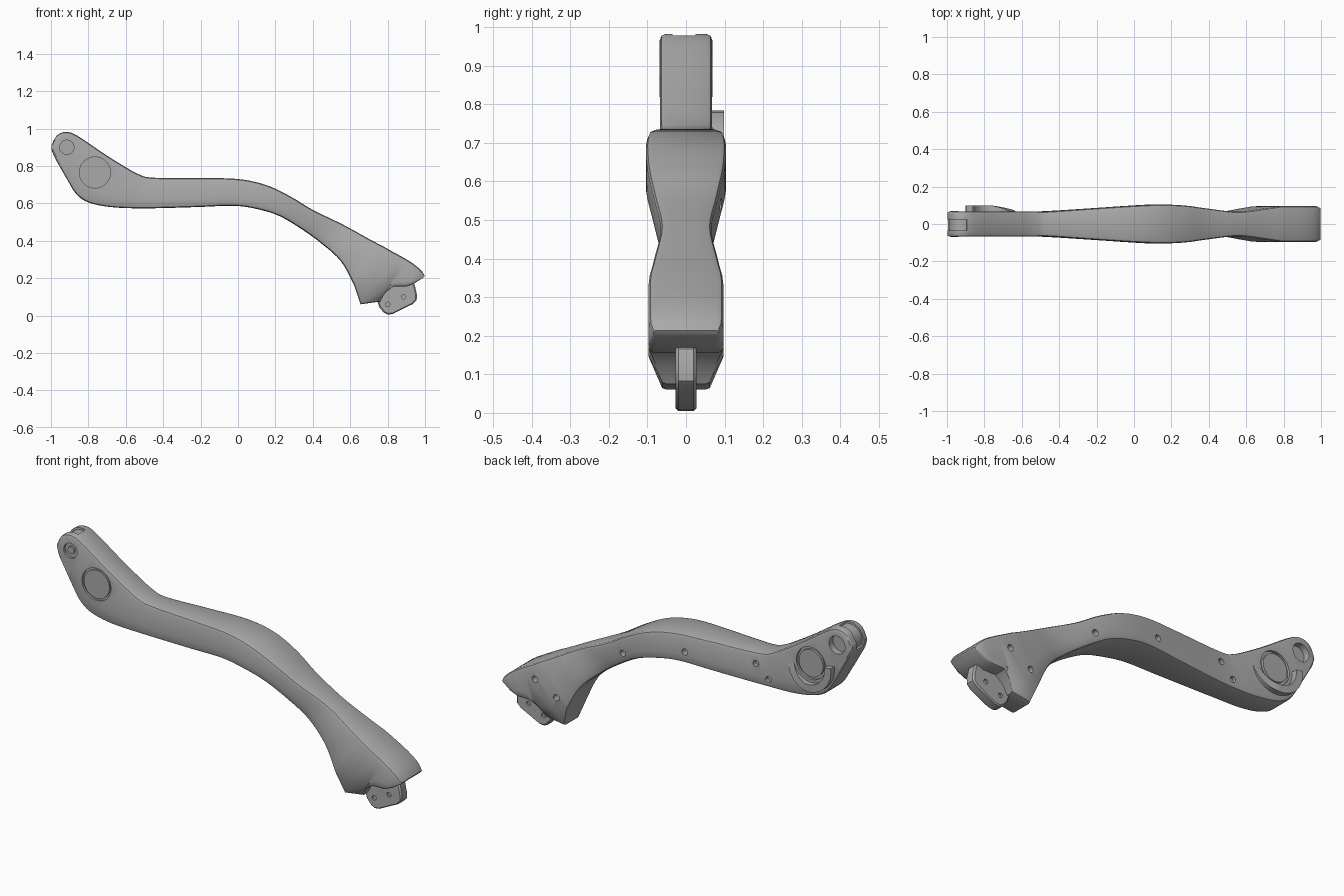
import bpy, bmesh, math
from mathutils import Vector

cube = bpy.data.objects.get("Cube")
if cube:
    bpy.data.objects.remove(cube, do_unlink=True)


def make_material(name, value):
    mat = bpy.data.materials.new(name)
    mat.use_nodes = True
    colour = (value, value, value, 1)
    mat.diffuse_color = colour
    mat.node_tree.nodes["Principled BSDF"].inputs["Base Color"].default_value = colour
    return mat


grey = make_material("plain grey", 0.4)


def finish(name, bm):
    """Turn a bmesh into a named object with outward normals."""
    bmesh.ops.recalc_face_normals(bm, faces=bm.faces)
    mesh = bpy.data.meshes.new(name)
    bm.to_mesh(mesh)
    bm.free()
    mesh.materials.append(grey)
    obj = bpy.data.objects.new(name, mesh)
    bpy.context.collection.objects.link(obj)
    return obj


def loft(name, rings, closed=False):
    """Skin a row of equal rings, capping the ends."""
    bm = bmesh.new()
    rows = [[bm.verts.new(p) for p in ring] for ring in rings]
    count = len(rows[0])
    for a, b in zip(rows, rows[1:]):
        for i in range(count):
            j = (i + 1) % count
            bm.faces.new((a[i], a[j], b[j], b[i]))
    bm.faces.new(rows[0])
    bm.faces.new(rows[-1])
    return finish(name, bm)


def disc(name, x, z, radius, y0, y1, sides=40):
    """Cylinder lying along y."""
    def ring(y):
        turns = [math.tau * i / sides for i in range(sides)]
        return [(x + radius * math.cos(t), y, z + radius * math.sin(t)) for t in turns]
    return loft(name, [ring(y0), ring(y1)])


def arc_band(name, x, z, inner, outer, start, end, y0, height, steps=28):
    """Curved wall whose height follows a function of progress."""
    rings = []
    for i in range(steps + 1):
        f = i / steps
        t = math.radians(start + (end - start) * f)
        c, s = math.cos(t), math.sin(t)
        y1 = y0 + height(f)
        rings.append([(x + r * c, y, z + r * s)
                      for r, y in ((inner, y0), (outer, y0), (outer, y1), (inner, y1))])
    return loft(name, rings)


def spline(points, steps):
    """Catmull-Rom interpolation through equal-length tuples."""
    pts = [Vector(p) for p in points]
    out = []
    for i in range(len(pts) - 1):
        p0, p1 = pts[max(i - 1, 0)], pts[i]
        p2, p3 = pts[i + 1], pts[min(i + 2, len(pts) - 1)]
        for k in range(steps):
            t = k / steps
            out.append(p1 + t / 2 * ((p2 - p0) + t * ((2 * p0 - 5 * p1 + 4 * p2 - p3)
                       + t * (3 * p1 - p0 - 3 * p2 + p3))))
    return out + [pts[-1]]


def section(top, bottom, width, base=1.0):
    """Rounded box section between a top and a bottom rail point."""
    height = (top - bottom).length
    c = min(0.016, height * 0.4)
    e = c / height
    low = max(0.3, 1.5 * e)
    half = [(width - c, 1), (width - c * 0.3, 1 - e * 0.3), (width, 1 - e),
            (width, low), (width * base, e),
            (width * base - c * 0.3, e * 0.3), (width * base - c, 0)]
    loop = half + [(-y, t) for y, t in reversed(half)]
    return [(p.x, y, p.y) for y, t in loop for p in [bottom.lerp(top, t)]]


# Arm rails: top x, top z, bottom x, bottom z
rails = [
    (-.996, .915, -.998, .89), (-.968, .963, -.985, .855), (-.92, .982, -.955, .80),
    (-.86, .962, -.915, .73), (-.72, .868, -.865, .65), (-.62, .805, -.80, .605),
    (-.53, .755, -.68, .58), (-.45, .737, -.50, .573), (-.2, .735, -.22, .58),
    (0, .73, -.03, .587), (.15, .698, .09, .572), (.28, .637, .21, .537),
    (.40, .565, .32, .475), (.56, .487, .44, .39), (.70, .41, .55, .29),
    (.78, .368, .62, .165)]
widths = [.062, .068, .068, .068, .068, .068, .068, .068, .085, .098, .104,
          .099, .083, .066, .082, .094]
stations = spline([(*r, w) for r, w in zip(rails, widths)], 5)
rings = [section(Vector(s[0:2]), Vector(s[2:4]), s[4]) for s in stations]

# Jaw end, with a tapered lower corner and an overhanging lip
jaw = [(.82, .345, .655, .06, .097, .68), (.87, .318, .76, .075, .097, .68),
       (.91, .295, .785, .12, .097, .85), (.94, .275, .83, .155, .097, 1),
       (.965, .255, .90, .155, .097, 1), (.985, .235, .94, .17, .095, 1),
       (.998, .213, .99, .202, .085, 1)]
rings += [section(Vector(j[0:2]), Vector(j[2:4]), j[4], j[5]) for j in jaw]
arm = loft("arm_body", rings)

PIVOT = (-.915, .90)
JOINT = (-.765, .765)

# Recesses and screw holes
cutters = [
    disc("cut", *JOINT, .083, -.2, -.058),
    disc("cut", *JOINT, .083, .056, .2),
    disc("cut", *PIVOT, .038, -.2, -.056),
    disc("cut", *PIVOT, .046, .035, .2),
    arc_band("cut", *PIVOT, .072, .13, 75, 195, -.035, lambda f: .06),
]
screws = [(.80, .275), (.68, .21), (.30, .54), (-.06, .645), (-.45, .68), (-.52, .615)]
for x, z in screws:
    cutters.append(disc("cut", x, z, .016, .05, .2, 16))

# Hanging tab with two pin holes
outline = [(.755, .045), (.78, .015), (.80, .005), (.825, .008), (.935, .062),
           (.955, .082), (.957, .11), (.945, .165), (.92, .185), (.82, .19), (.745, .075)]


def inset_outline(y, scale):
    return [(.85 + (x - .85) * scale, y, .1 + (z - .1) * scale) for x, z in outline]


tab = loft("hanging_tab", [inset_outline(y, s) for y, s in
                           ((-.027, .93), (-.02, 1), (.02, 1), (.027, .93))])
tab_cutters = [disc("cut", x, z, .012, y, y + .1, 16)
               for x, z in ((.80, .06), (.885, .10)) for y in (-.117, .017)]


def carve(obj, tools):
    """Subtract the tools, bake the result and discard them."""
    for tool in tools:
        tool.hide_render = True
        mod = obj.modifiers.new("cut", 'BOOLEAN')
        mod.operation = 'DIFFERENCE'
        mod.solver = 'EXACT'
        mod.object = tool
    graph = bpy.context.evaluated_depsgraph_get()
    mesh = bpy.data.meshes.new_from_object(obj.evaluated_get(graph))
    obj.modifiers.clear()
    obj.data = mesh
    for tool in tools:
        bpy.data.objects.remove(tool, do_unlink=True)


carve(arm, cutters)
carve(tab, tab_cutters)

# Joint caps, pivot pin and the raised guard on the back
parts = [arm, tab,
         disc("front_joint_cap", *JOINT, .073, -.066, 0),
         disc("back_joint_cap", *JOINT, .070, 0, .068),
         disc("pivot_pin", *PIVOT, .019, -.064, 0, 24),
         arc_band("joint_guard", *JOINT, .098, .135, 172, 345, .06,
                  lambda f: .038 if f < .6 else .038 - .07 * (f - .6))]

# Smooth shading with sharp edges kept
for obj in bpy.context.view_layer.objects:
    obj.select_set(obj in parts)
bpy.context.view_layer.objects.active = arm
bpy.ops.object.shade_smooth_by_angle(angle=math.radians(32))
